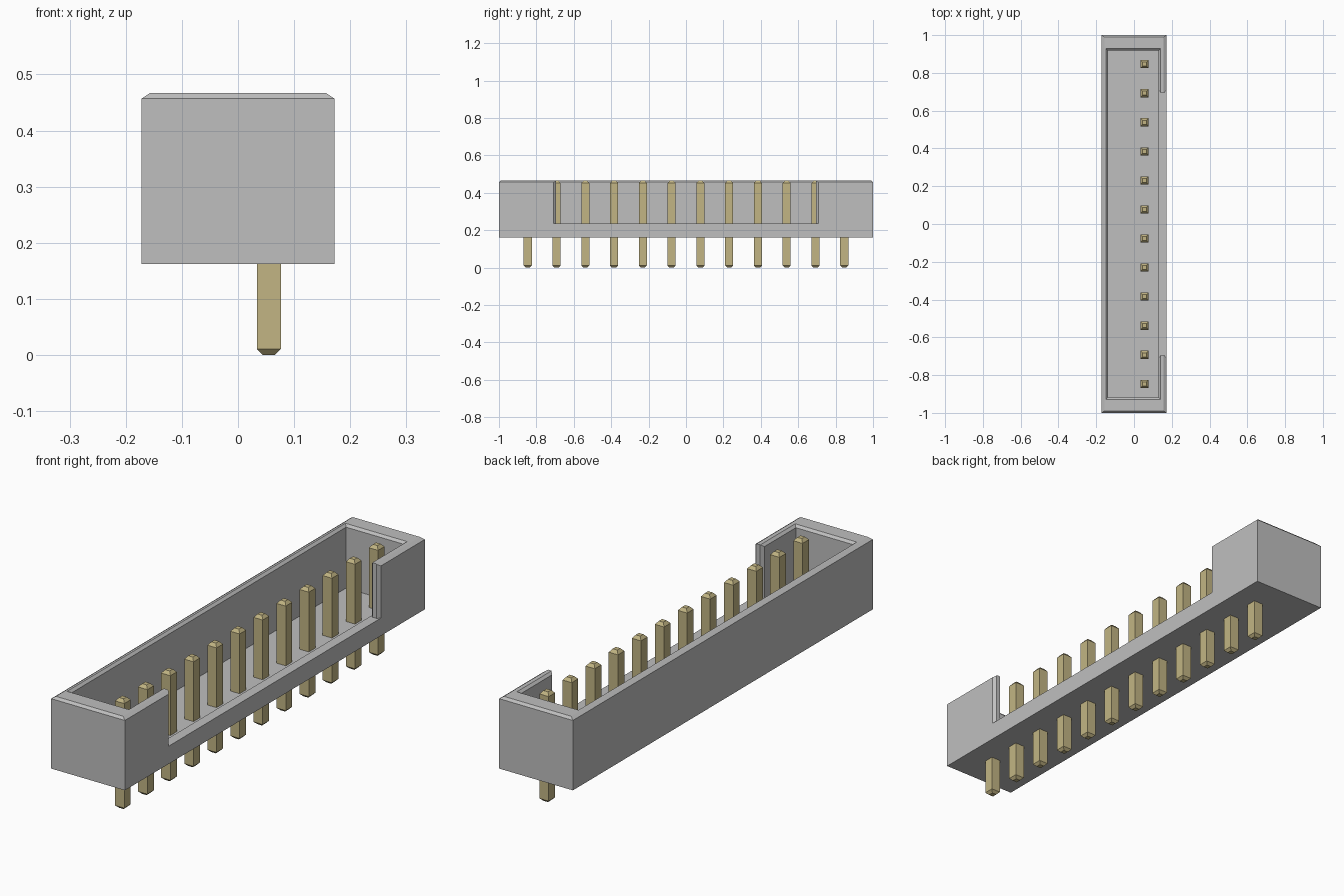
import bpy, bmesh

cube = bpy.data.objects.get("Cube")
if cube:
    bpy.data.objects.remove(cube, do_unlink=True)


def make_material(name, color):
    mat = bpy.data.materials.new(name)
    mat.use_nodes = True
    mat.diffuse_color = color
    mat.node_tree.nodes["Principled BSDF"].inputs["Base Color"].default_value = color
    return mat


def rect(x0, x1, y, z):
    """Rectangular ring, symmetric in y."""
    return [(x0, -y, z), (x1, -y, z), (x1, y, z), (x0, y, z)]


def loft(name, rings, mat=None):
    """Closed solid through rings of equal length, capped at both ends."""
    bm = bmesh.new()
    loops = [[bm.verts.new(p) for p in ring] for ring in rings]
    n = len(loops[0])
    for a, b in zip(loops, loops[1:]):
        for i in range(n):
            j = (i + 1) % n
            bm.faces.new((a[i], a[j], b[j], b[i]))
    bm.faces.new(list(reversed(loops[0])))
    bm.faces.new(loops[-1])
    bmesh.ops.recalc_face_normals(bm, faces=bm.faces)
    mesh = bpy.data.meshes.new(name)
    bm.to_mesh(mesh)
    bm.free()
    obj = bpy.data.objects.new(name, mesh)
    bpy.context.collection.objects.link(obj)
    if mat:
        mesh.materials.append(mat)
    return obj


grey = make_material("housing grey", (0.52, 0.52, 0.52, 1))
gold = make_material("pin gold", (0.54, 0.46, 0.23, 1))

# Housing: open tray with chamfered outer and inner rim
BASE, TOP, SILL, FLOOR = 0.162, 0.467, 0.237, 0.20
housing = loft("housing", [
    rect(-0.172, 0.172, 1.0, BASE),
    rect(-0.172, 0.172, 1.0, TOP - 0.010),
    rect(-0.157, 0.157, 0.99, TOP),
    rect(-0.148, 0.140, 0.928, TOP),
    rect(-0.138, 0.130, 0.918, TOP - 0.010),
    rect(-0.138, 0.130, 0.918, FLOOR),
], grey)

# Side slot, flared so the wall ends come out chamfered
half = [(0.10, 0.71), (0.130, 0.708), (0.141, 0.695), (0.161, 0.695),
        (0.172, 0.708), (0.20, 0.71)]
outline = [(x, -y) for x, y in half] + [(x, y) for x, y in reversed(half)]
cutter = loft("slot_cutter", [[(x, y, z) for x, y in outline] for z in (SILL, 0.6)])
cutter.hide_render = True
cutter.hide_set(True)
cut = housing.modifiers.new("side slot", "BOOLEAN")
cut.operation = "DIFFERENCE"
cut.solver = "EXACT"
cut.object = cutter

# Apply the slot and drop the cutter
bpy.context.view_layer.objects.active = housing
housing.select_set(True)
bpy.ops.object.modifier_apply(modifier=cut.name)
bpy.data.objects.remove(cutter, do_unlink=True)

# Row of twelve square pins with tapered tips
PITCH, COUNT, R, TIP = 2 / 13, 12, 0.0215, 0.011
first = loft("pin_1", [
    rect(-R + TIP, R - TIP, R - TIP, 0),
    rect(-R, R, R, TIP),
    rect(-R, R, R, TOP - TIP - 0.004),
    rect(-R + TIP, R - TIP, R - TIP, TOP - 0.002),
], gold)
for i in range(COUNT):
    pin = first
    if i:
        pin = bpy.data.objects.new(f"pin_{i + 1}", first.data)
        bpy.context.collection.objects.link(pin)
    pin.location = (0.055, (i - (COUNT - 1) / 2) * PITCH, 0)
